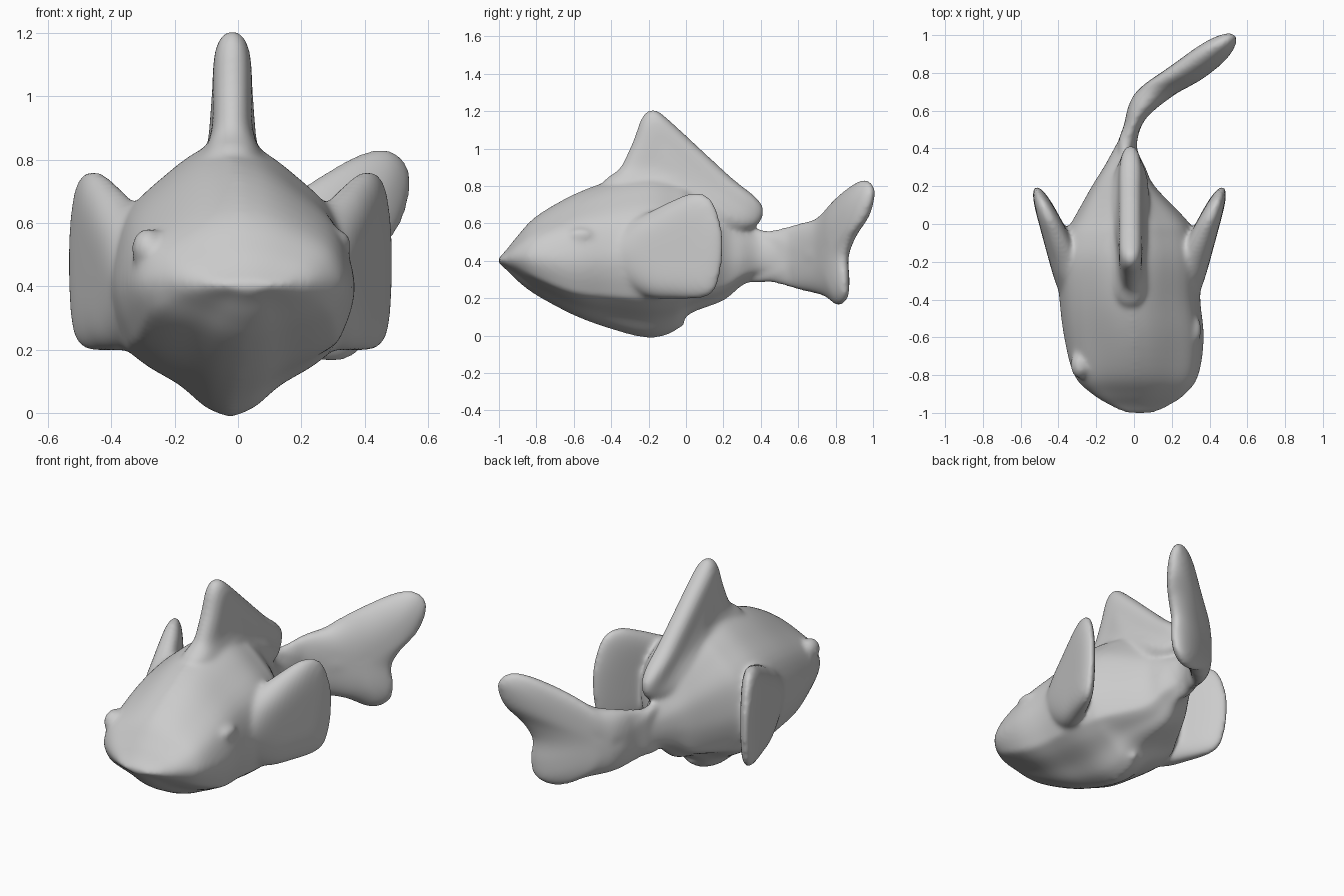
import bpy
import bmesh
import math
from mathutils import Vector

cube = bpy.data.objects.get("Cube")
if cube:
    bpy.data.objects.remove(cube, do_unlink=True)

MID = -0.018  # the fish leans slightly off the centre line

grey = bpy.data.materials.new("plain grey")
grey.use_nodes = True
colour = (0.6, 0.6, 0.6, 1)
grey.diffuse_color = colour
grey.node_tree.nodes["Principled BSDF"].inputs["Base Color"].default_value = colour


def spline(points, steps, closed=False):
    """Smooth curve through points of any dimension."""
    n = len(points)
    pick = (lambda i: points[i % n]) if closed else (lambda i: points[max(0, min(n - 1, i))])
    result = []
    for i in range(n if closed else n - 1):
        a, b, c, d = (pick(i + k) for k in (-1, 0, 1, 2))
        for s in range(steps):
            t = s / steps
            result.append(tuple(
                q + t / 2 * (r - p + t * (2 * p - 5 * q + 4 * r - u + t * (3 * (q - r) + u - p)))
                for p, q, r, u in zip(a, b, c, d)))
    if not closed:
        result.append(tuple(points[-1]))
    return result


def skin(bm, rings):
    """Closed surface through rings, capped at both ends."""
    rows = [[bm.verts.new(p) for p in ring] for ring in rings]
    n = len(rows[0])
    faces = [bm.faces.new((a[i], a[(i + 1) % n], b[(i + 1) % n], b[i]))
             for a, b in zip(rows, rows[1:]) for i in range(n)]
    faces += [bm.faces.new(rows[0]), bm.faces.new(rows[-1])]
    bmesh.ops.recalc_face_normals(bm, faces=faces)


def pillow(bm, outline, centre, place, fullness, layers=16):
    """Puffed plate from a (y, z) outline; place(y, z, t) sets the thickness and bend."""
    edge = spline(outline, 5, closed=True)
    cy, cz = centre
    rings = []
    for k in range(-layers, layers + 1):
        angle = k / layers * math.pi / 2
        s = max(0.02, math.cos(angle) ** (2 / fullness))
        t = math.sin(angle)
        rings.append([place(cy + (y - cy) * s, cz + (z - cz) * s, t) for y, z in edge])
    skin(bm, rings)


def blob(bm, centre, size):
    made = bmesh.ops.create_uvsphere(bm, u_segments=20, v_segments=12, radius=1)["verts"]
    for v in made:
        v.co = Vector(centre) + Vector(a * b for a, b in zip(v.co, size))


bm = bmesh.new()

# Body stations: y, centre x, half width, top, ridge, keel
stations = [
    (-1.007, .03, .07, .41, .4, .39), (-.96, .03, .16, .46, .385, .35),
    (-.9, .025, .248, .535, .365, .29), (-.8, .012, .328, .64, .31, .215),
    (-.6, 0, .367, .757, .23, .108), (-.4, -.022, .37, .83, .21, .033),
    (-.2, -.025, .378, .862, .2, -.014), (-.06, -.025, .345, .84, .2, .022),
    (.02, -.022, .3, .81, .21, .115), (.2, -.057, .165, .7, .255, .185),
    (.3, -.05, .11, .61, .32, .265), (.4, -.045, .06, .555, .36, .295),
    (.5, -.01, .04, .55, .37, .29)]
# Half section from the back down over the side to the ridge and keel
upper = spline([(0, 1), (.25, .955), (.53, .84), (.86, .65), (1, .38), (.98, .19), (.87, 0)], 4)
lower = spline([(.87, 0), (.68, -.26), (.42, -.53), (.2, -.86), (0, -1)], 4)
half = upper + lower[1:]
section = half + [(-x, h) for x, h in half[-2:0:-1]]
rings = []
for y, cx, w, top, ridge, keel in spline(stations, 4):
    rings.append([(cx + w * x, y, ridge + h * (top - ridge if h > 0 else ridge - keel))
                  for x, h in section])
skin(bm, rings)

# Belly flap
blob(bm, (MID, -.1, .06), (.04, .1, .025))

# Eyes
blob(bm, (.317, -.56, .537), (.042, .075, .04))
blob(bm, (-.285, -.745, .52), (.052, .075, .065))

# Dorsal fin, flaring into the back at its root
dorsal = [(-.43, .8), (-.35, .9), (-.28, 1.05), (-.235, 1.17), (-.18, 1.21), (-.115, 1.175),
          (.06, 1.015), (.25, .84), (.39, .725), (.415, .645), (.36, .575), (.2, .55), (-.1, .65)]


def place_dorsal(y, z, t):
    depth = max(0, .93 - .7 * max(0, y) - z)
    return MID + .063 * t * min(1.55, 1 + 40 * depth * depth), y, z


pillow(bm, dorsal, (-.05, .85), place_dorsal, 7)

# Pectoral fins, wedge shaped and flaring backwards
pectoral = [(-.5, .44), (-.35, .58), (-.2, .66), (-.08, .72), (.04, .765), (.13, .735),
            (.182, .62), (.198, .5), (.188, .35), (.15, .235), (.08, .2), (-.05, .195),
            (-.22, .21), (-.4, .32)]
for side, spread in ((-1, .42), (1, .408)):
    pillow(bm, pectoral, (-.05, .46), lambda y, z, t: (
        MID + side * (spread + .4 * y + t * (.065 - .13 * y)), y, z), 5)

# Tail fin, swept to one side along a curve
path = spline([(.3, -.05), (.42, -.045), (.5, -.015), (.58, .02), (.67, .09),
               (.73, .17), (.79, .26), (.88, .375), (1.02, .515)], 8)


def sweep(y):
    for (y0, x0), (y1, x1) in zip(path, path[1:]):
        if y <= y1:
            return x0 + (x1 - x0) * (y - y0) / (y1 - y0)
    return path[-1][1]


tail = [(.33, .55), (.45, .563), (.6, .6), (.7, .63), (.79, .725), (.88, .8), (.96, .835),
        (1.01, .78), (.985, .65), (.91, .53), (.87, .42), (.875, .3), (.865, .2), (.81, .16),
        (.74, .21), (.6, .245), (.45, .285), (.33, .3)]
pillow(bm, tail, (.7, .43),
       lambda y, z, t: (sweep(y) + t * (.05 + .085 * max(0, min(1, (y - .55) * 5))), y, z), 3)

# Fuse everything into one soft skin
mesh = bpy.data.meshes.new("fish")
bm.to_mesh(mesh)
bm.free()
mesh.materials.append(grey)
fish = bpy.data.objects.new("fish", mesh)
bpy.context.collection.objects.link(fish)
remesh = fish.modifiers.new("fuse", "REMESH")
remesh.mode = "VOXEL"
remesh.voxel_size = 0.012
remesh.use_smooth_shade = True
soften = fish.modifiers.new("soften", "SMOOTH")
soften.factor = 0.5
soften.iterations = 20
